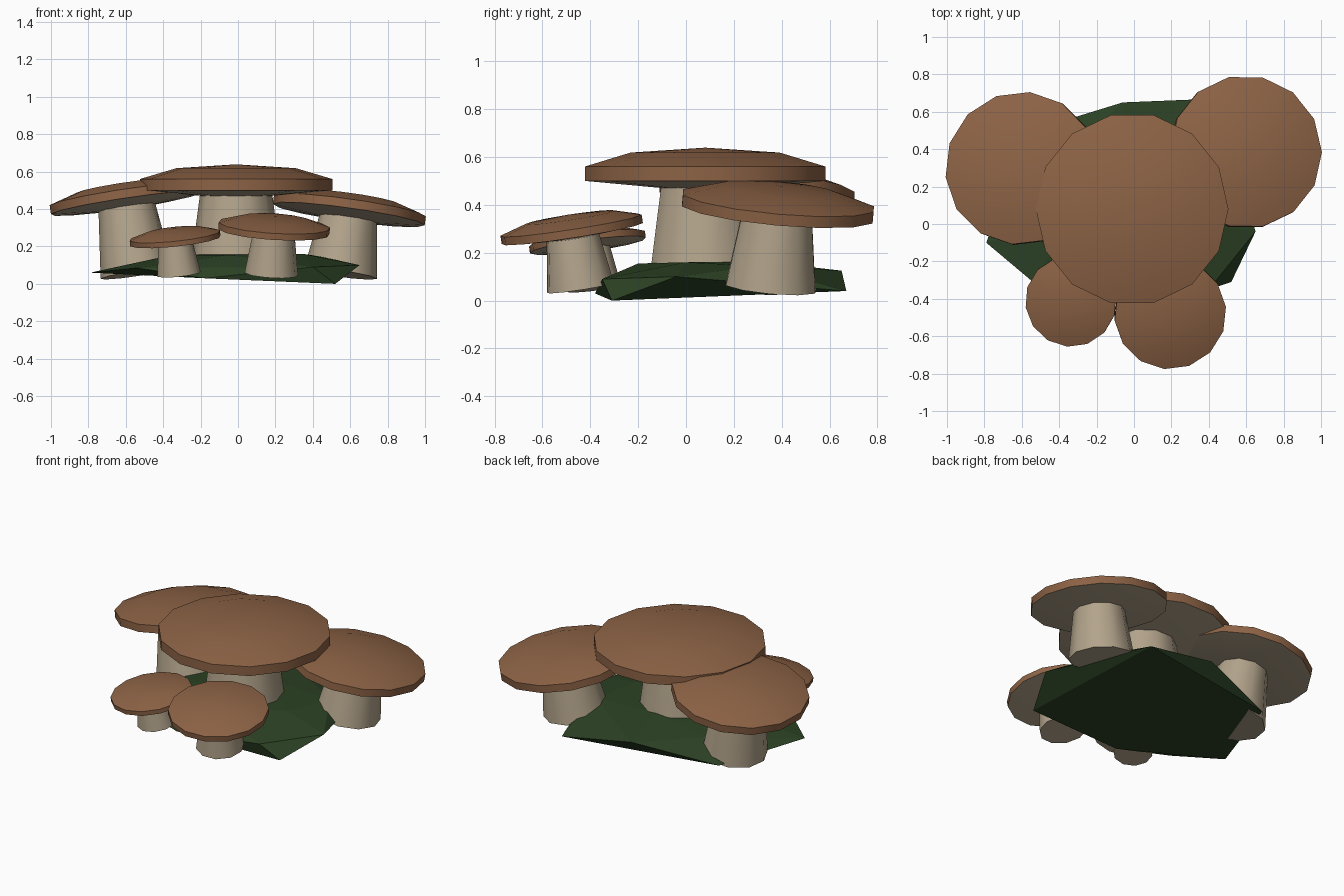
import bpy, bmesh, math
from mathutils import Vector, Matrix

if "Cube" in bpy.data.objects:
    bpy.data.objects.remove(bpy.data.objects["Cube"])


def material(name, rgb):
    m = bpy.data.materials.new(name)
    m.diffuse_color = (*rgb, 1)
    m.use_nodes = True
    m.node_tree.nodes["Principled BSDF"].inputs["Base Color"].default_value = m.diffuse_color
    return m


BROWN = material("cap_brown", (0.265, 0.124, 0.060))
CREAM = material("stem_cream", (0.45, 0.37, 0.26))
GREEN = material("moss_green", (0.025, 0.055, 0.018))


def finish(bm, name, mats, matrix=None, smooth=None):
    bmesh.ops.recalc_face_normals(bm, faces=bm.faces)
    me = bpy.data.meshes.new(name)
    bm.to_mesh(me)
    bm.free()
    ob = bpy.data.objects.new(name, me)
    bpy.context.collection.objects.link(ob)
    for m in mats:
        me.materials.append(m)
    if matrix:
        ob.matrix_world = matrix
    if smooth:
        bpy.ops.object.select_all(action='DESELECT')
        ob.select_set(True)
        bpy.context.view_layer.objects.active = ob
        bpy.ops.object.shade_smooth_by_angle(angle=math.radians(smooth))
    return ob


def lathe(profile, sides, phase=0.0):
    """Closed solid of revolution; profile runs from bottom pole to top pole.
    Face material: 1 for the first band (underside), 0 for the rest."""
    bm = bmesh.new()
    rings = []
    for r, z in profile:
        if r == 0:
            rings.append([bm.verts.new((0, 0, z))] * sides)
        else:
            rings.append([bm.verts.new((r * math.cos(phase + math.tau * i / sides),
                                        r * math.sin(phase + math.tau * i / sides), z))
                          for i in range(sides)])
    for k, (a, b) in enumerate(zip(rings, rings[1:])):
        for i in range(sides):
            j = (i + 1) % sides
            vs = list(dict.fromkeys([a[i], a[j], b[j], b[i]]))
            bm.faces.new(vs).material_index = 1 if k == 0 else 0
    return bm


def mushroom(name, centre, rim_z, R, base_z, tilt, phase):
    """centre, rim_z: middle of the cap's lower rim; tilt leans it outward."""
    c = Vector((*centre, rim_z))
    out = Vector((centre[0], centre[1], 0)).normalized()
    axis = Vector((0, 0, 1)).cross(out)
    frame = Matrix.Translation(c) @ Matrix.Rotation(tilt, 4, axis)
    # cap: pale underside, short rim, shallow dome
    cap = [(0, -0.09 * R), (R, 0), (R, 0.117 * R), (0.62 * R, 0.23 * R), (0, 0.27 * R)]
    finish(lathe(cap, 14, math.radians(phase)), name + "_cap", [BROWN, CREAM], frame, 35)
    # tapered stem running up into the cap
    low = base_z - rim_z
    stem = [(0, low), (0.48 * R, low), (0.375 * R, -0.04 * R), (0, 0)]
    finish(lathe(stem, 10, math.radians(phase)), name + "_stem", [CREAM, CREAM], frame, 40)


T = 0.165
mushroom("centre_mushroom", (-0.01, 0.08), 0.50, 0.515, 0.07, 0.0, 0)
mushroom("back_left_mushroom", (-0.597, 0.295), 0.43, 0.41, 0.05, T, 6.4)
mushroom("back_right_mushroom", (0.592, 0.382), 0.37, 0.41, 0.05, T, 0)
mushroom("front_left_mushroom", (-0.335, -0.41), 0.23, 0.245, 0.05, T, 8)
mushroom("front_right_mushroom", (0.192, -0.475), 0.28, 0.30, 0.05, T, 7)

# low faceted mound of moss: convex hull of a few rim and top points
points = [(.52, -.31, 0), (.43, .67, .04), (-.58, .49, .05), (-.79, -.10, .06), (-.18, -.38, .03),
          (.65, -.04, .10), (-.06, .65, .125), (.40, -.35, .09), (-.54, -.31, .085),
          (.35, .0, .16), (-.35, .0, .155), (0, .3, .165), (.45, .3, .145),
          (-.05, -.2, .155), (-.4, .35, .135)]
bm = bmesh.new()
for p in points:
    bm.verts.new(p)
res = bmesh.ops.convex_hull(bm, input=bm.verts)
loose = [v for v in bm.verts if not v.link_faces]
bmesh.ops.delete(bm, geom=loose, context='VERTS')
finish(bm, "moss_mound", [GREEN])
